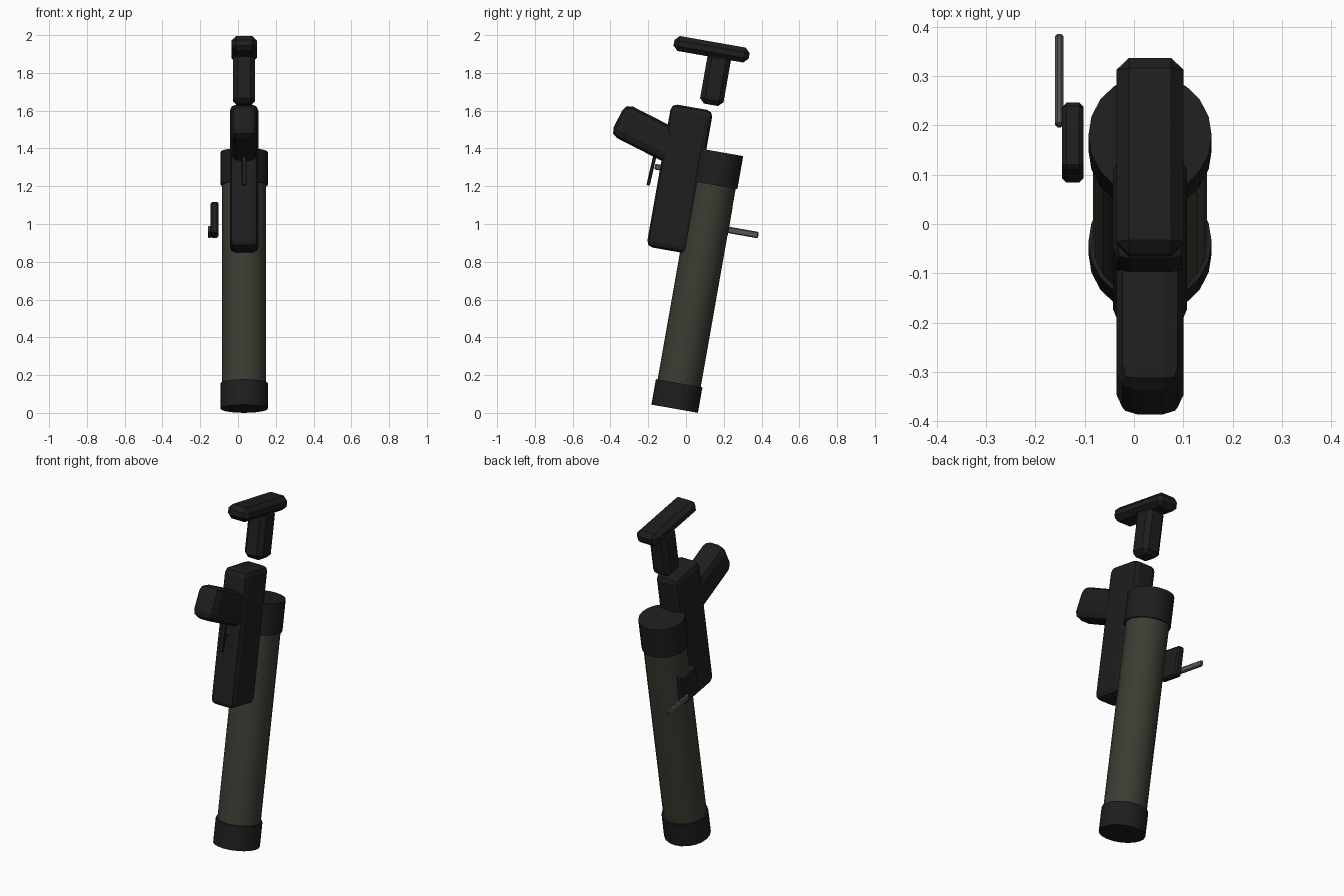
import bpy
from math import radians
from mathutils import Matrix

if "Cube" in bpy.data.objects:
    bpy.data.objects.remove(bpy.data.objects["Cube"])

# Everything is built along a tube axis that leans back 10 degrees
LEAN = Matrix.Translation((0.0325, -0.06, 0.022)) @ Matrix.Rotation(radians(-10), 4, 'X')


def material(name, rgb):
    m = bpy.data.materials.new(name)
    m.diffuse_color = (*rgb, 1)
    m.use_nodes = True
    m.node_tree.nodes["Principled BSDF"].inputs["Base Color"].default_value = m.diffuse_color
    return m


BLACK = material("black_polymer", (0.013, 0.013, 0.013))
OLIVE = material("olive_tube", (0.045, 0.045, 0.033))
STEEL = material("dark_steel", (0.09, 0.09, 0.09))


def finish(name, matrix, mat):
    ob = bpy.context.object
    ob.name = name
    ob.data.transform(LEAN @ matrix)
    ob.data.materials.append(mat)
    return ob


def block(name, loc, size, mat=BLACK, bevel=0.0, segments=1, pitch=0):
    bpy.ops.mesh.primitive_cube_add(size=1)
    m = Matrix.Translation(loc) @ Matrix.Rotation(radians(pitch), 4, 'X')
    ob = finish(name, m @ Matrix.Diagonal((*size, 1)), mat)
    if bevel:
        b = ob.modifiers.new("bevel", 'BEVEL')
        b.width, b.segments = bevel, segments
    return ob


def cylinder(name, radius, low, high, mat):
    bpy.ops.mesh.primitive_cylinder_add(vertices=20, radius=radius, depth=high - low)
    finish(name, Matrix.Translation((0, 0, (low + high) / 2)), mat)
    bpy.ops.object.shade_smooth_by_angle(angle=radians(35))


# Tube with end caps
cylinder("tube", 0.116, 0.002, 1.378, OLIVE)
cylinder("bottom_cap", 0.125, 0, 0.137, BLACK)
cylinder("top_cap", 0.125, 1.203, 1.38, BLACK)

# Housing in front of the tube, with slanted grip
block("housing", (0, -0.185, 1.204), (0.15, 0.224, 0.768), bevel=0.032, segments=2)
block("grip", (0, -0.39, 1.407), (0.136, 0.36, 0.187), bevel=0.042, segments=2, pitch=-17)

# Trigger and its guard
block("trigger_guard", (0, -0.339, 1.235), (0.026, 0.018, 0.19), bevel=0.004, pitch=-3)
block("trigger", (0, -0.303, 1.244), (0.022, 0.046, 0.03), STEEL, bevel=0.004)

# Rest on top: post and pad
block("rest_post", (0, -0.09, 1.755), (0.116, 0.126, 0.274), bevel=0.025)
block("rest_pad", (0, -0.138, 1.908), (0.136, 0.404, 0.08), bevel=0.025)

# Side box with lever
block("side_box", (-0.1565, 0.048, 1.024), (0.043, 0.138, 0.172), bevel=0.009)
block("side_lever", (-0.184, 0.183, 0.982), (0.017, 0.188, 0.034), STEEL, bevel=0.005)
